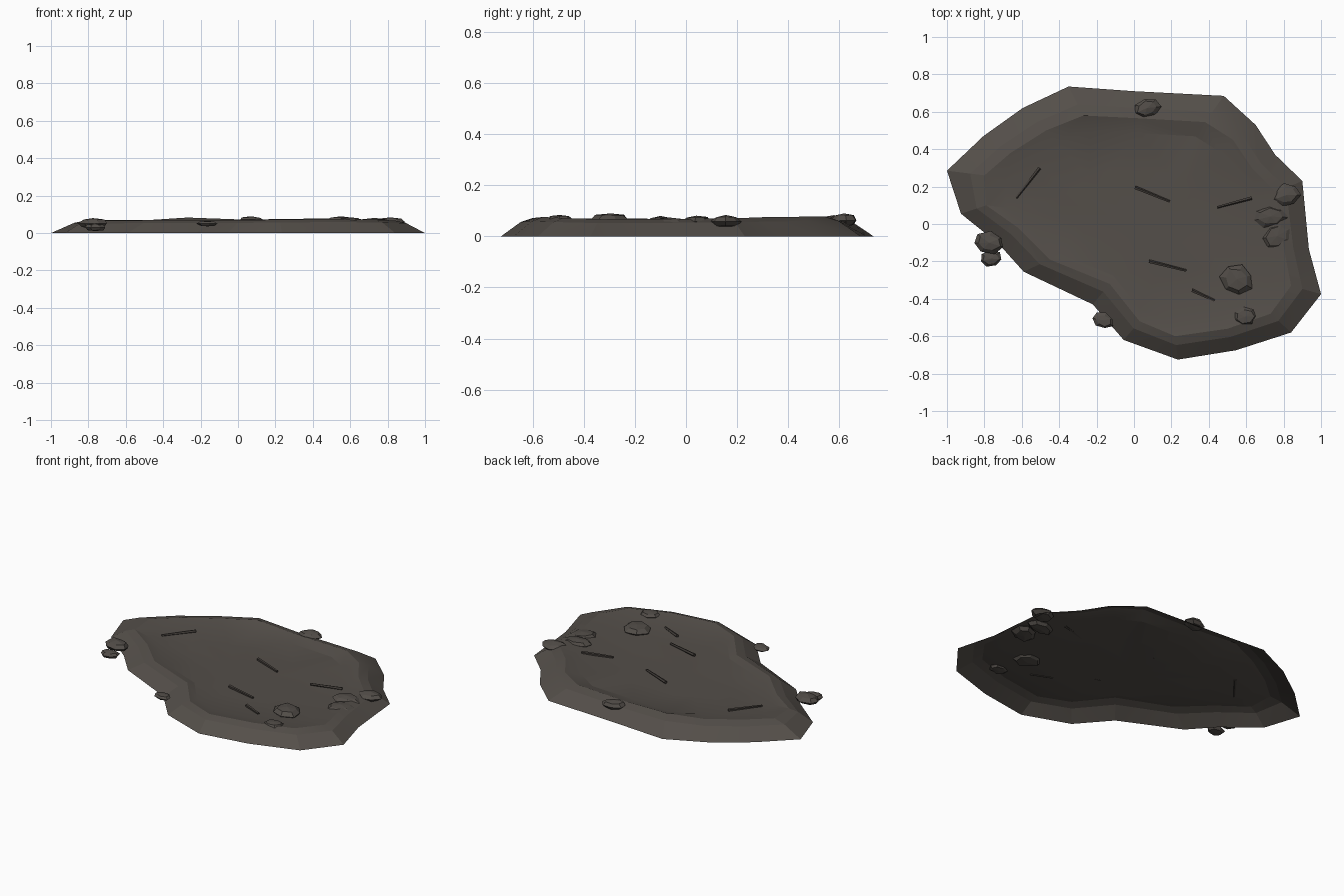
import bpy, bmesh, math, random
from mathutils import Vector

if "Cube" in bpy.data.objects:
    bpy.data.objects.remove(bpy.data.objects["Cube"])

random.seed(4)

def material(name, rgb):
    m = bpy.data.materials.new(name)
    m.diffuse_color = (*rgb, 1)
    m.use_nodes = True
    m.node_tree.nodes["Principled BSDF"].inputs["Base Color"].default_value = m.diffuse_color
    return m

earth = material("earth brown", (0.088, 0.077, 0.067))
stone = material("stone brown", (0.083, 0.073, 0.064))
wood = material("dark twig", (0.055, 0.047, 0.041))

def finish(bm, name, mat):
    me = bpy.data.meshes.new(name)
    bm.to_mesh(me)
    bm.free()
    me.materials.append(mat)
    ob = bpy.data.objects.new(name, me)
    bpy.context.collection.objects.link(ob)
    return ob

# Ground outline and raised rim: outer x, y, rim x, y, rim height
EDGE = [
    (-.35, .735, -.27, .58, .083), (0, .71, .03, .565, .072),
    (.48, .685, .38, .545, .077), (.65, .53, .53, .45, .077),
    (.755, .37, .63, .30, .075), (.90, .23, .76, .17, .07),
    (.935, -.135, .80, -.12, .068), (1, -.375, .84, -.33, .067),
    (.84, -.58, .73, -.48, .072), (.545, -.675, .50, -.56, .076),
    (.235, -.725, .22, -.60, .072), (-.055, -.62, .03, -.52, .070),
    (-.22, -.43, -.13, -.32, .069), (-.59, -.255, -.45, -.19, .070),
    (-.72, -.11, -.62, -.02, .066), (-.925, .055, -.79, .10, .068),
    (-1, .285, -.80, .26, .070), (-.805, .47, -.66, .38, .070),
    (-.595, .62, -.47, .50, .070)]

# Open ground shell: skirt, shoulder, rim, inner foot and shallow floor
bm = bmesh.new()
rings = [[] for _ in range(5)]
for ox, oy, rx, ry, h in EDGE:
    o, r = Vector((ox, oy, 0)), Vector((rx, ry, h))
    shoulder = o.lerp(r, .62)
    shoulder.z = h * .78
    foot = Vector((rx * .86, ry * .86, .054 + random.uniform(-.003, .003)))
    floor = Vector((rx * .5, ry * .5, .049 + random.uniform(-.002, .002)))
    for ring, p in zip(rings, (o, shoulder, r, foot, floor)):
        ring.append(bm.verts.new(p))
centre = bm.verts.new((0, 0, .048))
n = len(EDGE)
for i in range(n):
    j = (i + 1) % n
    for a, b in zip(rings, rings[1:]):
        bm.faces.new((a[j], a[i], b[i], b[j]))
    bm.faces.new((rings[-1][j], rings[-1][i], centre))
bmesh.ops.triangulate(bm, faces=[f for f in bm.faces if len(f.verts) == 4])
bmesh.ops.recalc_face_normals(bm, faces=bm.faces)
if sum(f.normal.z for f in bm.faces) < 0:
    bmesh.ops.reverse_faces(bm, faces=bm.faces)
ground = finish(bm, "ground", earth)
for p in ground.data.polygons:
    p.use_smooth = True
bpy.context.view_layer.objects.active = ground
ground.select_set(True)
bpy.ops.object.shade_smooth_by_angle(angle=math.radians(12))

# Faceted stones: x, y, z, half width, half depth, half height, turn
STONES = [
    (.07, .62, .063, .075, .052, .027, 15), (.815, .155, .058, .08, .062, .026, 10),
    (.73, .04, .058, .10, .06, .024, 5), (.765, -.065, .05, .09, .07, .026, 40),
    (.55, -.295, .062, .09, .08, .03, -20), (.595, -.495, .067, .066, .05, .017, 10),
    (-.165, -.515, .05, .06, .042, .016, -20), (-.775, -.10, .052, .088, .06, .028, -8),
    (-.765, -.185, .03, .062, .046, .021, 5)]
for k, (x, y, z, a, b, c, turn) in enumerate(STONES):
    bm = bmesh.new()
    bmesh.ops.create_uvsphere(bm, u_segments=7, v_segments=4, radius=1)
    t = math.radians(turn)
    for v in bm.verts:
        p = v.co * random.uniform(.88, 1.08)
        px, py = p.x * a, p.y * b
        v.co = (x + px * math.cos(t) - py * math.sin(t),
                y + px * math.sin(t) + py * math.cos(t),
                z + max(-.9, min(1, p.z)) * c)
    finish(bm, f"stone_{k + 1}", stone)

# Thin twigs lying on the floor: start x, y, end x, y
TWIGS = [(-.505, .30, -.63, .14), (.005, .195, .19, .12), (.63, .14, .445, .09),
         (.08, -.20, .28, -.25), (.31, -.355, .43, -.41)]
for k, (x1, y1, x2, y2) in enumerate(TWIGS):
    bm = bmesh.new()
    bmesh.ops.create_cone(bm, cap_ends=True, segments=5, radius1=.01,
                          radius2=.007, depth=math.hypot(x2 - x1, y2 - y1))
    ob = finish(bm, f"twig_{k + 1}", wood)
    ob.location = ((x1 + x2) / 2, (y1 + y2) / 2, .057)
    ob.rotation_euler = (0, math.pi / 2, math.atan2(y2 - y1, x2 - x1))
